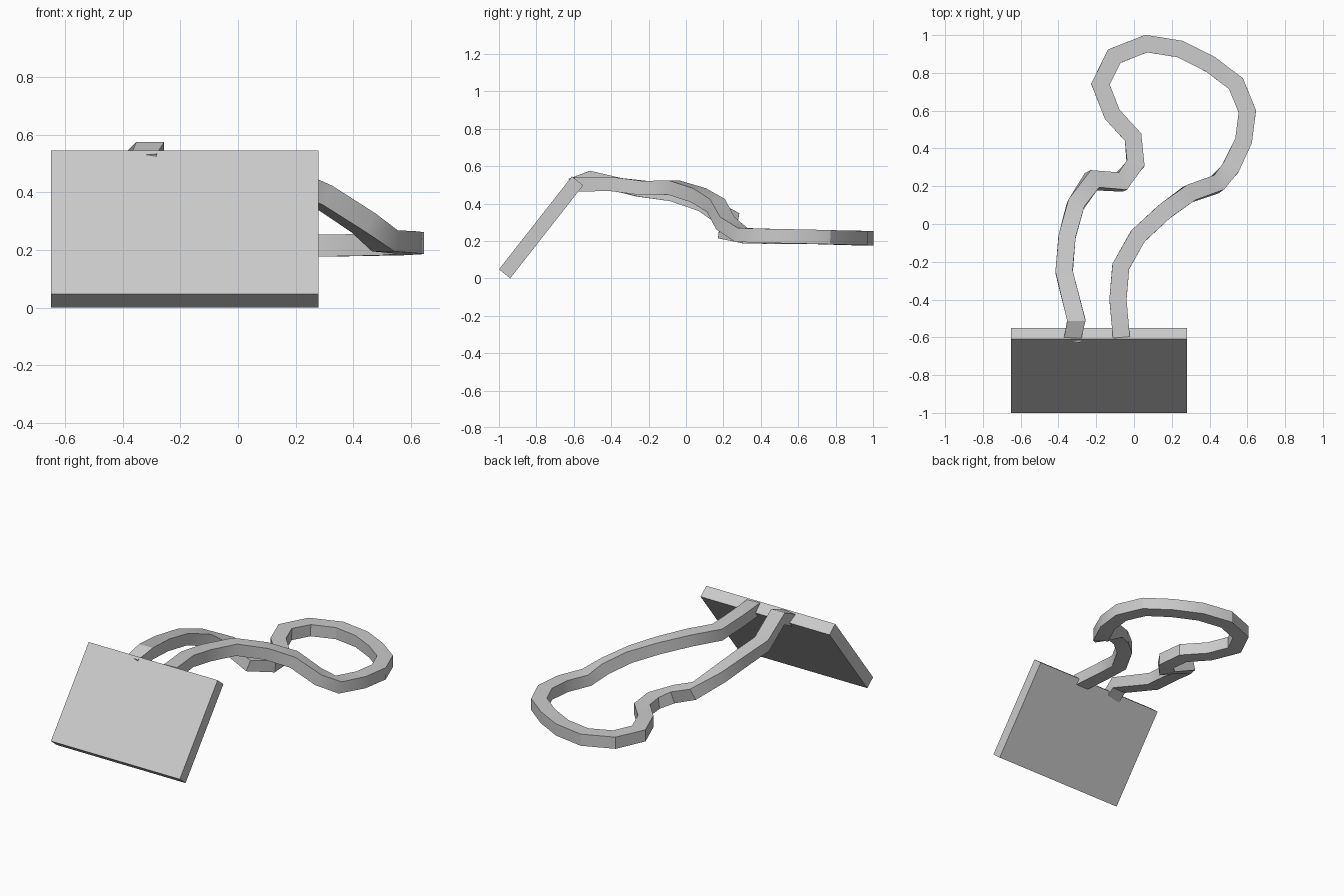
import bpy, math
from mathutils import Vector

if "Cube" in bpy.data.objects:
    bpy.data.objects.remove(bpy.data.objects["Cube"])


def make_mesh(name, verts, faces):
    me = bpy.data.meshes.new(name)
    me.from_pydata(verts, [], faces)
    me.update()
    ob = bpy.data.objects.new(name, me)
    bpy.context.collection.objects.link(ob)
    return ob


def ring_loft(name, rings):
    """Skin a list of equal-sized rings and cap both ends."""
    n = len(rings[0])
    verts = [v for r in rings for v in r]
    faces = [(i * n + k, (i + 1) * n + k, (i + 1) * n + (k + 1) % n, i * n + (k + 1) % n)
             for i in range(len(rings) - 1) for k in range(n)]
    faces.append(tuple(range(n)))
    faces.append(tuple(reversed(range(len(verts) - n, len(verts)))))
    ob = make_mesh(name, verts, faces)
    bpy.context.view_layer.objects.active = ob
    ob.select_set(True)
    bpy.ops.object.mode_set(mode='EDIT')
    bpy.ops.mesh.select_all(action='SELECT')
    bpy.ops.mesh.normals_make_consistent(inside=False)
    bpy.ops.object.mode_set(mode='OBJECT')
    return ob


# Slanted tag plate: side profile extruded along x
profile = [(-1.0, 0.048), (-0.94, 0.0), (-0.55, 0.497), (-0.61, 0.545)]
ring_loft("tag_plate", [[(x, y, z) for y, z in profile] for x in (-0.65, 0.28)])

# Cord loop: rectangular section swept along a centre path
path = [Vector(p) for p in (
    (-0.325, -0.605, 0.497), (-0.305, -0.51, 0.537), (-0.37, -0.255, 0.475),
    (-0.355, -0.07, 0.45), (-0.31, 0.10, 0.395), (-0.222, 0.232, 0.315),
    (-0.07, 0.222, 0.25), (0.008, 0.32, 0.225), (-0.005, 0.46, 0.222),
    (-0.115, 0.58, 0.222), (-0.178, 0.74, 0.22), (-0.105, 0.888, 0.217),
    (0.065, 0.955, 0.214), (0.245, 0.926, 0.215), (0.405, 0.845, 0.217),
    (0.54, 0.743, 0.22), (0.60, 0.595, 0.224), (0.58, 0.44, 0.227),
    (0.51, 0.295, 0.232), (0.435, 0.21, 0.295), (0.29, 0.16, 0.39),
    (0.16, 0.065, 0.445), (0.02, -0.065, 0.485), (-0.07, -0.225, 0.483),
    (-0.085, -0.40, 0.504), (-0.067, -0.60, 0.503))]
half_w, half_h = 0.045, 0.038
rings = []
for i, p in enumerate(path):
    a = (p - path[i - 1]).normalized() if i else (path[1] - p).normalized()
    b = (path[i + 1] - p).normalized() if i < len(path) - 1 else a
    t = (a + b).normalized()
    side = t.cross(Vector((0, 0, 1))).normalized()
    up = side.cross(t)
    w = half_w / max(t.dot(a), 0.7)
    rings.append([p + side * w * sx + up * half_h * sz
                  for sx, sz in ((-1, -1), (1, -1), (1, 1), (-1, 1))])
cord = ring_loft("cord_loop", rings)
bpy.ops.object.select_all(action='DESELECT')
cord.select_set(True)
bpy.context.view_layer.objects.active = cord
bpy.ops.object.shade_smooth_by_angle(angle=math.radians(30))
